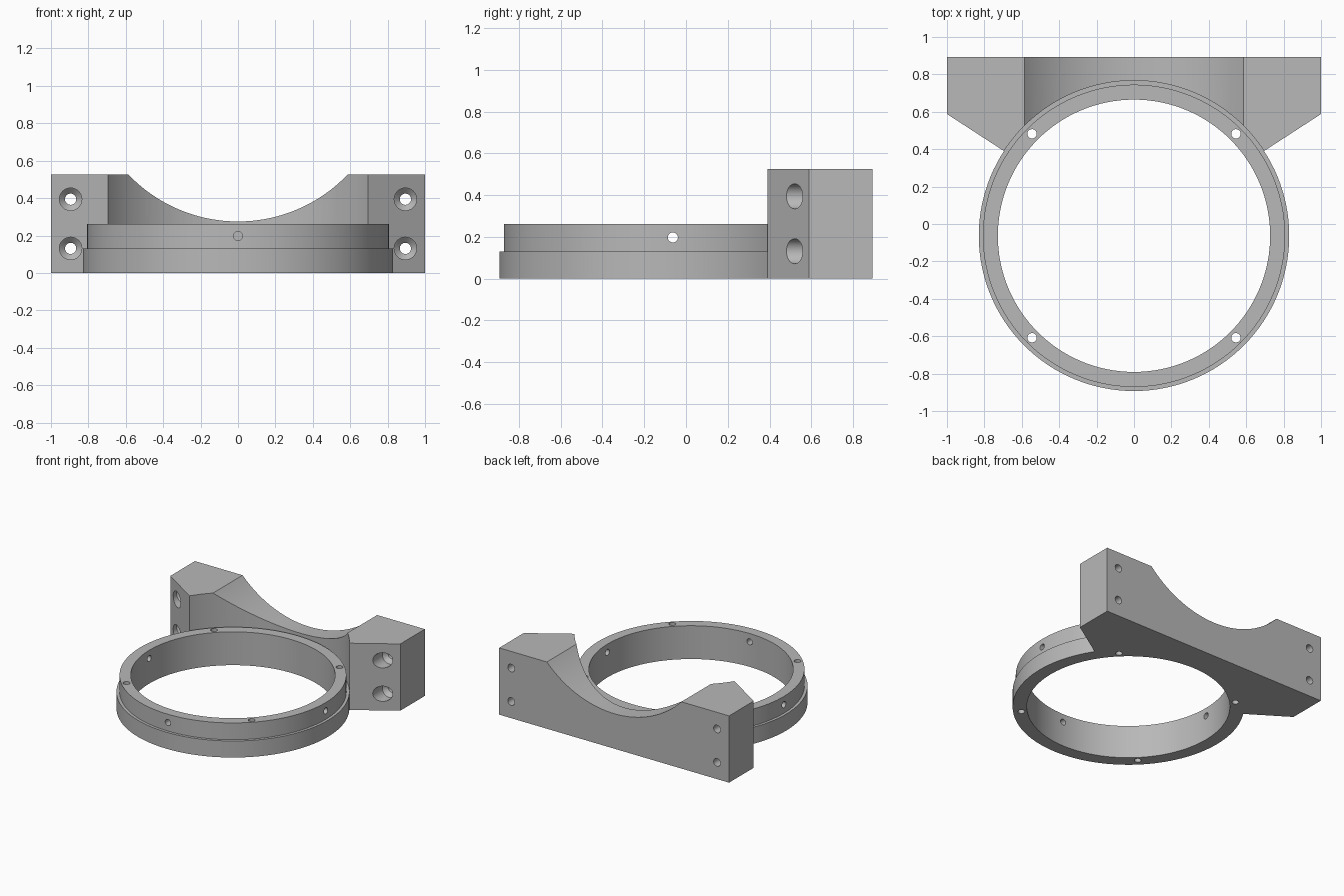
import bpy, bmesh, math
from mathutils import Matrix, Vector

if "Cube" in bpy.data.objects:
    bpy.data.objects.remove(bpy.data.objects["Cube"], do_unlink=True)

RING_Y = -0.063                      # centre of the ring
BACK_Y = 0.893                       # flat rear face of the bracket
HEIGHT = 0.525
STEP, RIM = 0.13, 0.262              # tops of lower and upper ring

grey = bpy.data.materials.new("machined grey")
grey.use_nodes = True
colour = (0.48, 0.48, 0.48, 1)
grey.diffuse_color = colour
grey.node_tree.nodes["Principled BSDF"].inputs["Base Color"].default_value = colour


def make_object(name, bm):
    bmesh.ops.recalc_face_normals(bm, faces=bm.faces)
    mesh = bpy.data.meshes.new(name)
    bm.to_mesh(mesh)
    bm.free()
    mesh.materials.append(grey)
    obj = bpy.data.objects.new(name, mesh)
    bpy.context.collection.objects.link(obj)
    return obj


def turned(name, profile, origin, axis=(0, 0, 1), segments=128):
    """Solid of revolution from (radius, height) pairs along an axis."""
    bm = bmesh.new()
    turn = Matrix.Translation(origin) @ Vector(axis).to_track_quat("Z", "Y").to_matrix().to_4x4()
    rings = []
    for r, h in profile:
        angles = [math.tau * i / segments for i in range(segments)]
        rings.append([bm.verts.new(turn @ Vector((r * math.cos(a), r * math.sin(a), h))) for a in angles])
    for low, high in zip(rings, rings[1:]):
        for i in range(segments):
            j = (i + 1) % segments
            bm.faces.new((low[i], low[j], high[j], high[i]))
    bm.faces.new(rings[0])
    bm.faces.new(rings[-1])
    return make_object(name, bm)


def cylinder(name, radius, bottom, top, origin, axis=(0, 0, 1), segments=128):
    return turned(name, [(radius, bottom), (radius, top)], origin, axis, segments)


def combine(target, tool, operation):
    tool.hide_render = True
    mod = target.modifiers.new(operation, "BOOLEAN")
    mod.operation, mod.solver, mod.object = operation, "EXACT", tool
    bpy.context.view_layer.objects.active = target
    bpy.ops.object.modifier_apply(modifier=mod.name)
    bpy.data.objects.remove(tool, do_unlink=True)


# Bracket block, extruded from its plan outline
half = [(1, BACK_Y), (1, 0.588), (0.695, 0.39), (0.6, 0.328)]
outline = half + [(-x, y) for x, y in reversed(half)]
bm = bmesh.new()
base = bm.faces.new([bm.verts.new((x, y, 0)) for x, y in outline])
grown = bmesh.ops.extrude_face_region(bm, geom=[base])["geom"]
bmesh.ops.translate(bm, vec=(0, 0, HEIGHT), verts=[v for v in grown if isinstance(v, bmesh.types.BMVert)])
mount = make_object("ring_mount_bracket", bm)

# Round clearance above the step, and the saddle scooped through the top
centre = (0, RING_Y, 0)
combine(mount, cylinder("clearance", 0.83, STEP, 1, centre), "DIFFERENCE")
combine(mount, cylinder("saddle", 0.81, -1, 2, (0, 0, 1.085), (0, 1, 0), 192), "DIFFERENCE")

# Stepped ring joined to the block, then bored out
combine(mount, cylinder("lower_ring", 0.83, 0, STEP, centre), "UNION")
combine(mount, cylinder("upper_ring", 0.808, 0.05, RIM, centre), "UNION")
combine(mount, cylinder("bore", 0.728, -1, 1, centre), "DIFFERENCE")

# Countersunk bolt holes through both ends of the bracket
bolt = [(0.06, 0.2), (0.06, 0.6), (0.03, 0.63), (0.03, 1.2)]
for x in (-0.895, 0.895):
    for z in (0.131, 0.394):
        combine(mount, turned("bolt_hole", bolt, (x, 0, z), (0, 1, 0), 32), "DIFFERENCE")

# Vertical holes in the ring
for x in (-0.545, 0.545):
    for y in (-0.545, 0.545):
        combine(mount, cylinder("pin_hole", 0.025, -0.5, 1, (x, RING_Y + y, 0), segments=32), "DIFFERENCE")

# Radial set-screw holes at the front and both sides
for axis in ((1, 0, 0), (-1, 0, 0), (0, -1, 0)):
    combine(mount, cylinder("screw_hole", 0.024, 0.5, 1, (0, RING_Y, 0.197), axis, 32), "DIFFERENCE")

bpy.ops.object.select_all(action="DESELECT")
mount.select_set(True)
bpy.context.view_layer.objects.active = mount
bpy.ops.object.shade_smooth_by_angle(angle=math.radians(25))
